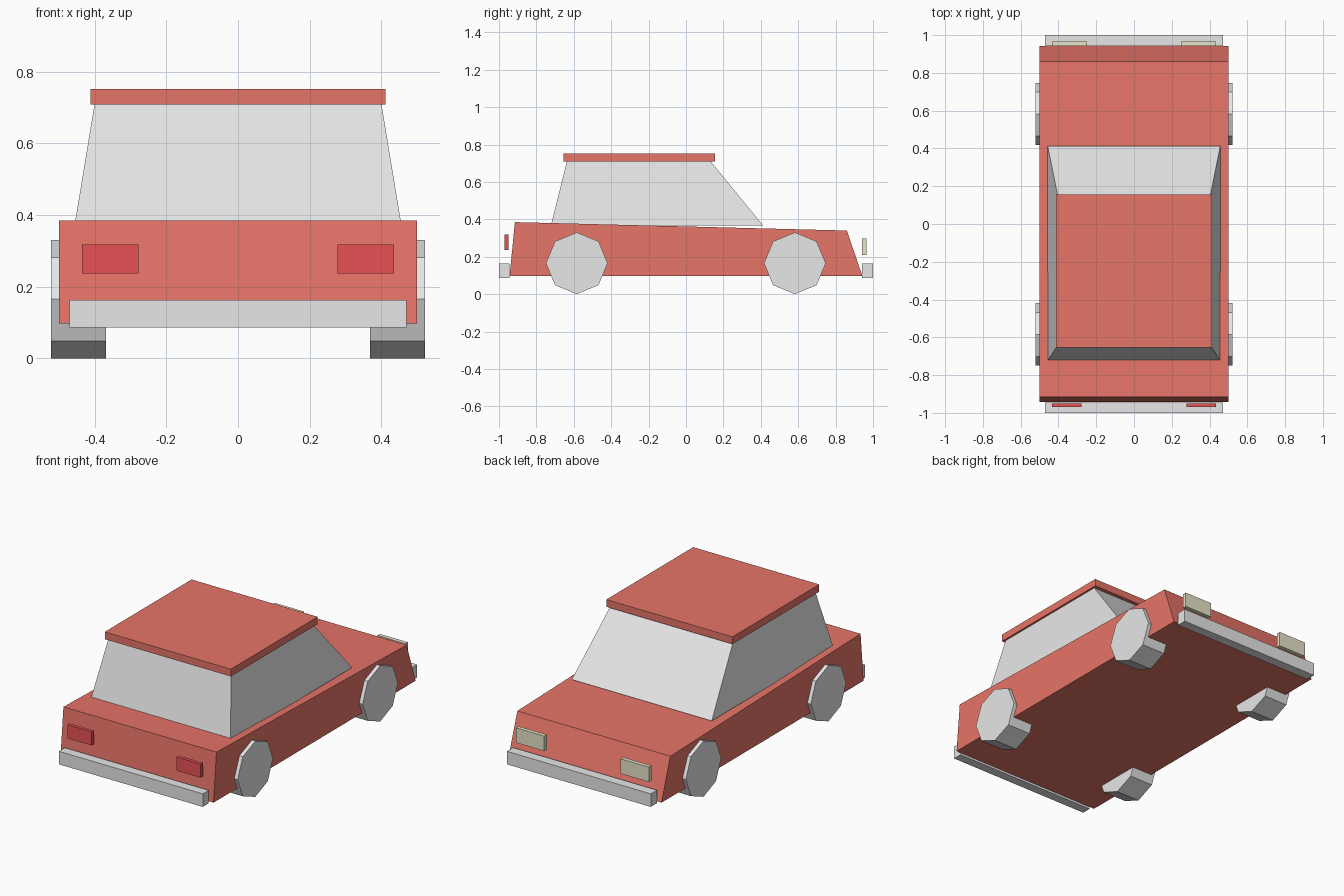
import bpy, bmesh, math
from mathutils import Matrix

if "Cube" in bpy.data.objects:
    bpy.data.objects.remove(bpy.data.objects["Cube"])


def material(name, rgb):
    m = bpy.data.materials.new(name)
    m.diffuse_color = (*rgb, 1)
    m.use_nodes = True
    m.node_tree.nodes["Principled BSDF"].inputs["Base Color"].default_value = m.diffuse_color
    return m


RED = material("body red", (0.8, 0.176, 0.14))
GREY = material("light grey", (0.8, 0.8, 0.8))
TAIL = material("tail lamp red", (0.8, 0.085, 0.09))
CREAM = material("headlamp cream", (0.8, 0.77, 0.58))


def finish(bm, name, mat):
    bmesh.ops.recalc_face_normals(bm, faces=bm.faces)
    me = bpy.data.meshes.new(name)
    bm.to_mesh(me)
    bm.free()
    me.materials.append(mat)
    ob = bpy.data.objects.new(name, me)
    bpy.context.collection.objects.link(ob)
    return ob


def block(name, mat, profile, half_bottom, half_top, x=0):
    """Four-point (y, z) side profile, bottom pair first, swept across x."""
    bm = bmesh.new()
    halves = (half_bottom, half_bottom, half_top, half_top)
    sides = [[bm.verts.new((x + s * h, y, z)) for (y, z), h in zip(profile, halves)]
             for s in (-1, 1)]
    for side in sides:
        bm.faces.new(side)
    a, b = sides
    for i in range(4):
        j = (i + 1) % 4
        bm.faces.new((a[i], a[j], b[j], b[i]))
    return finish(bm, name, mat)


def box(name, mat, x, half, y0, y1, z0, z1):
    return block(name, mat, [(y0, z0), (y1, z0), (y1, z1), (y0, z1)], half, half, x)


# Body shell, glazed cabin and roof slab
block("body", RED, [(-0.943, 0.097), (0.943, 0.097), (0.86, 0.34), (-0.915, 0.385)], 0.5, 0.5)
block("cabin_glass", GREY, [(-0.723, 0.366), (0.413, 0.366), (0.13, 0.712), (-0.636, 0.712)], 0.457, 0.4)
box("roof", RED, 0, 0.412, -0.655, 0.155, 0.709, 0.752)

# Bumpers
box("rear_bumper", GREY, 0, 0.47, -1.0, -0.945, 0.086, 0.163)
box("front_bumper", GREY, 0, 0.47, 0.942, 1.0, 0.086, 0.163)

for side, s in (("left", -1), ("right", 1)):
    # Lamps
    box("tail_lamp_" + side, TAIL, s * 0.356, 0.079, -0.97, -0.949, 0.237, 0.318)
    box("headlamp_" + side, CREAM, s * 0.342, 0.092, 0.942, 0.966, 0.21, 0.298)
    # Eight-sided wheels
    for end, y in (("rear", -0.584), ("front", 0.582)):
        bm = bmesh.new()
        bmesh.ops.create_cone(bm, cap_ends=True, segments=8, radius1=0.165, radius2=0.165, depth=0.154,
                              matrix=Matrix.Translation((s * 0.445, y, 0.165)) @ Matrix.Rotation(math.pi / 2, 4, 'Y'))
        finish(bm, end + "_wheel_" + side, GREY)
